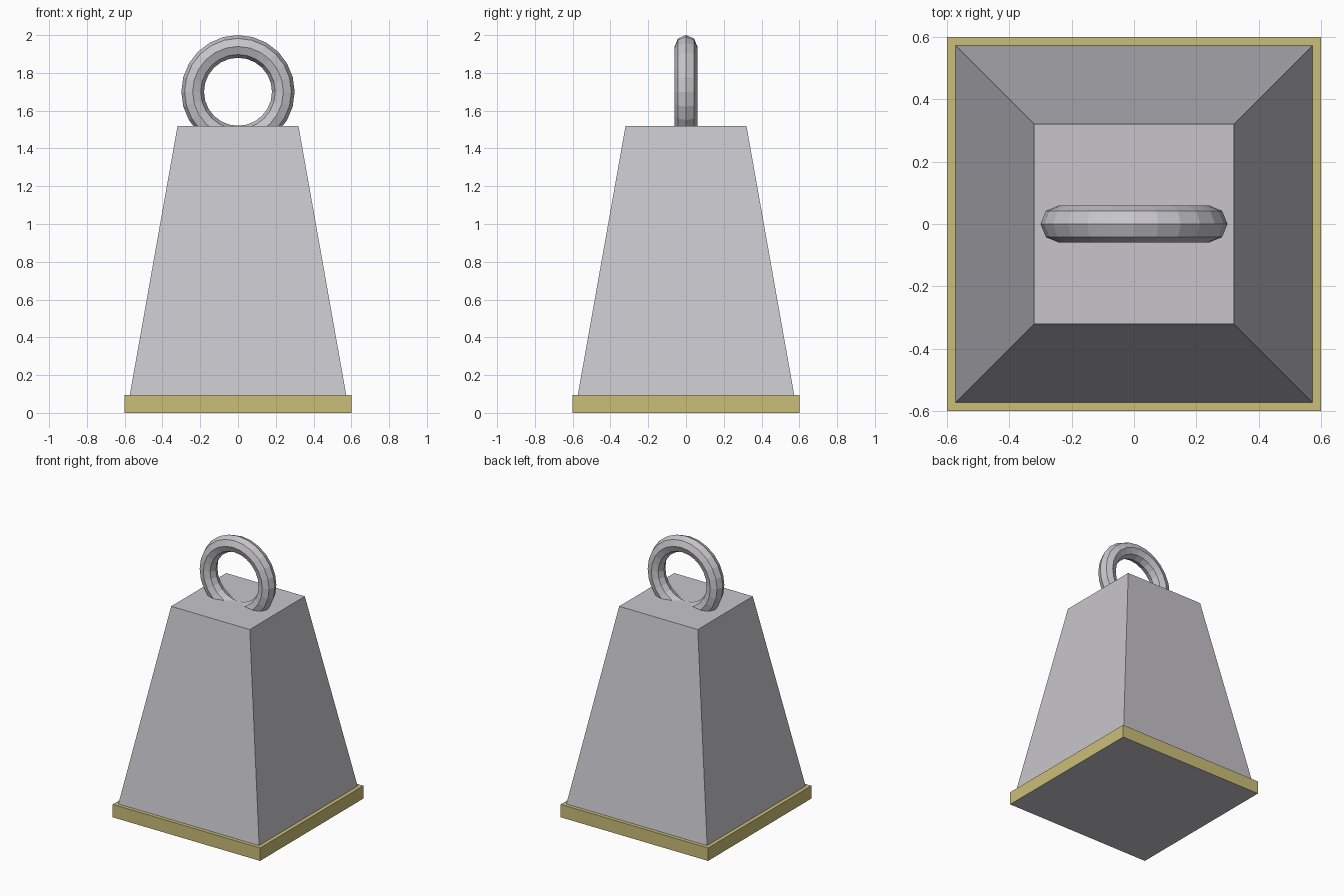
import bpy, bmesh, math

if "Cube" in bpy.data.objects:
    bpy.data.objects.remove(bpy.data.objects["Cube"])


def material(name, rgb):
    m = bpy.data.materials.new(name)
    m.diffuse_color = (*rgb, 1.0)
    m.use_nodes = True
    m.node_tree.nodes["Principled BSDF"].inputs["Base Color"].default_value = m.diffuse_color
    return m


steel = material("light grey metal", (0.57, 0.56, 0.60))
brass = material("pale brass", (0.60, 0.52, 0.19))


def square_block(name, z0, half0, z1, half1, mats):
    """Square block or frustum between two heights."""
    bm = bmesh.new()
    bmesh.ops.create_cube(bm, size=2)
    for v in bm.verts:
        top = v.co.z > 0
        h = half1 if top else half0
        v.co = (v.co.x * h, v.co.y * h, z1 if top else z0)
    bm.normal_update()
    # underside takes the last material
    for f in bm.faces:
        if f.normal.z < -0.9:
            f.material_index = len(mats) - 1
    me = bpy.data.meshes.new(name)
    bm.to_mesh(me)
    bm.free()
    for m in mats:
        me.materials.append(m)
    ob = bpy.data.objects.new(name, me)
    bpy.context.collection.objects.link(ob)
    return ob


# base plate with grey underside
square_block("base_plate", 0.0, 0.60, 0.095, 0.60, [brass, steel])

# tapered body, sunk slightly into the plate
square_block("tapered_body", 0.06, 0.579, 1.52, 0.32, [steel])

# upright hanging ring, octagonal section
bpy.ops.mesh.primitive_torus_add(
    major_segments=24, minor_segments=8, major_radius=0.24, minor_radius=0.06,
    location=(0, 0, 1.70), rotation=(math.pi / 2, 0, 0))
ring = bpy.context.object
ring.name = "hanging_ring"
ring.data.materials.append(steel)
ring.data.shade_flat()
